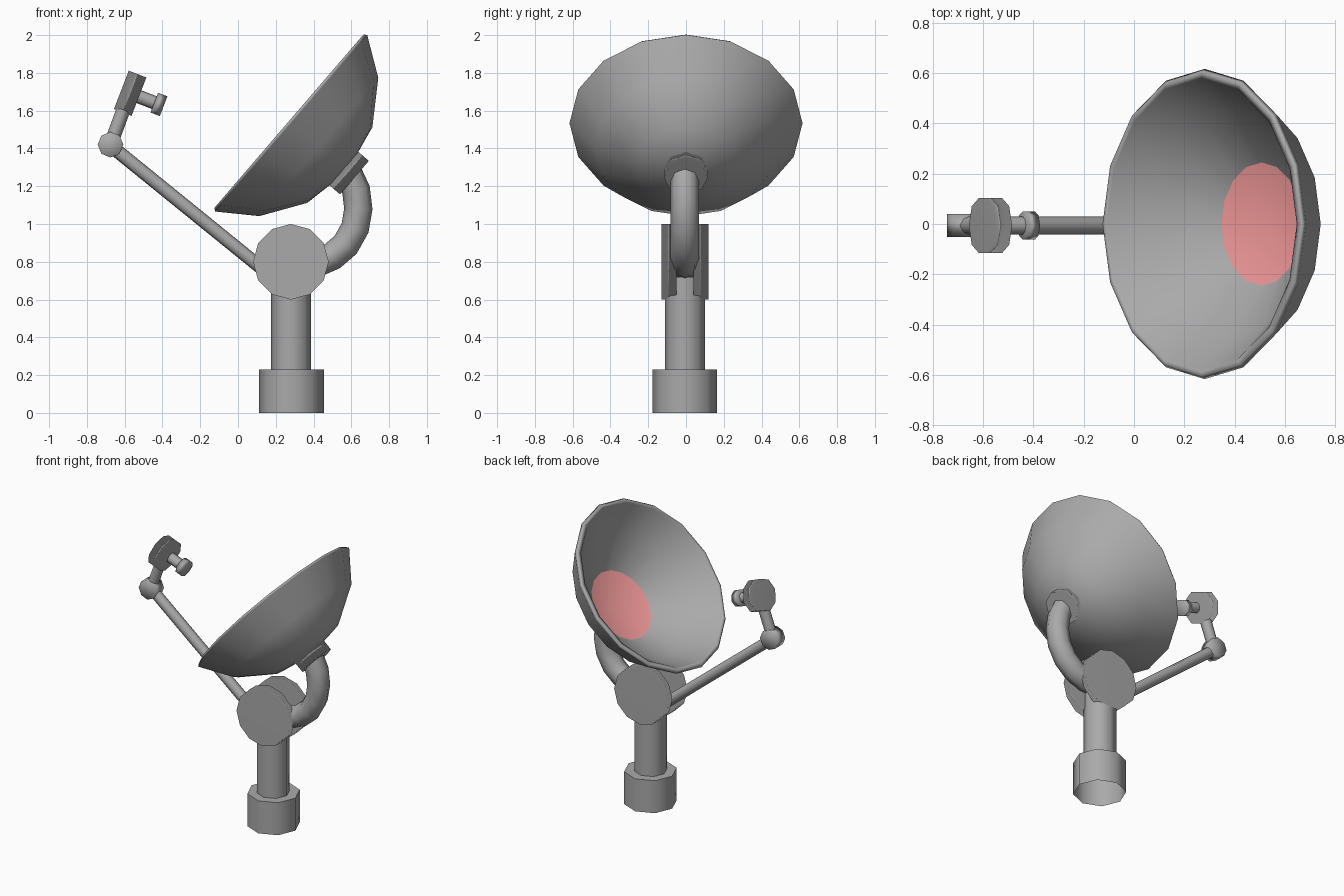
import bpy, bmesh, math
from mathutils import Vector, Matrix

if "Cube" in bpy.data.objects:
    bpy.data.objects.remove(bpy.data.objects["Cube"])

Y0 = -0.006  # mount sits a hair off the dish centre line


def material(name, color):
    mat = bpy.data.materials.new(name)
    mat.diffuse_color = (*color, 1)
    mat.use_nodes = True
    mat.node_tree.nodes["Principled BSDF"].inputs["Base Color"].default_value = mat.diffuse_color
    return mat


grey = material("dark_grey", (0.4, 0.4, 0.4))
pink = material("pink", (1.0, 0.36, 0.36))


def finish(obj, mat=grey, soft=False):
    obj.data.materials.clear()
    obj.data.materials.append(mat)
    bpy.ops.object.select_all(action='DESELECT')
    obj.select_set(True)
    bpy.context.view_layer.objects.active = obj
    if soft:  # large faces stay flat, narrow ones blend round the edge
        bpy.ops.object.shade_smooth()
        obj.modifiers.new("soft_edges", 'WEIGHTED_NORMAL').weight = 90
        bpy.ops.object.modifier_apply(modifier="soft_edges")
    else:
        bpy.ops.object.shade_smooth_by_angle(angle=math.radians(50))
    return obj


def from_bmesh(name, bm, matrix, mat=grey, soft=False):
    bm.transform(matrix)
    mesh = bpy.data.meshes.new(name)
    bm.to_mesh(mesh)
    bm.free()
    obj = bpy.data.objects.new(name, mesh)
    bpy.context.collection.objects.link(obj)
    return finish(obj, mat, soft)


def cylinder(name, start, end, radius, sides=8, soft=False, open_start=False):
    a, b = Vector(start), Vector(end)
    axis = b - a
    bm = bmesh.new()
    bmesh.ops.create_cone(bm, cap_ends=True, segments=sides, radius1=radius,
                          radius2=radius, depth=axis.length)
    if open_start:
        caps = [f for f in bm.faces if f.normal.z < -0.9]
        bmesh.ops.delete(bm, geom=caps, context='FACES_ONLY')
    turn = Vector((0, 0, 1)).rotation_difference(axis).to_matrix().to_4x4()
    return from_bmesh(name, bm, Matrix.Translation((a + b) / 2) @ turn, grey, soft)


def lathe(name, profile, matrix, mat=grey, soft=False, sides=16):
    bm = bmesh.new()
    verts = [bm.verts.new((r, 0, h)) for r, h in profile]
    edges = [bm.edges.new(pair) for pair in zip(verts, verts[1:])]
    bmesh.ops.spin(bm, geom=verts + edges, axis=(0, 0, 1), cent=(0, 0, 0),
                   angle=math.tau, steps=sides)
    bmesh.ops.remove_doubles(bm, verts=bm.verts, dist=1e-4)
    bmesh.ops.recalc_face_normals(bm, faces=bm.faces)
    # the pole faces at the start or end of the profile decide which way is out
    bm.faces.ensure_lookup_table()
    pole = min(bm.faces, key=lambda f: f.calc_center_median().z)
    if (pole.normal.z > 0) != (mat is pink):
        bmesh.ops.reverse_faces(bm, faces=bm.faces)
    return from_bmesh(name, bm, matrix, mat, soft)


# Dish frame: local z is the opening direction, local x runs up the slope
slope, opening = Vector((0.652, 0, 0.758)), Vector((-0.758, 0, 0.652))
centre = Vector((0.28, 0, 1.535))
frame = Matrix((slope, (0, 1, 0), opening)).transposed().to_4x4()
frame.translation = centre

# Dish shell, from the back pole over the rim to the edge of the centre patch
lathe("dish", [(0, -0.393), (0.264, -0.342), (0.483, -0.195), (0.617, -0.002),
               (0.605, 0.014), (0.58, 0.014), (0.45, -0.155), (0.245, -0.3)],
      frame, soft=True)

# Coloured centre patch
lathe("dish_centre", [(0.245, -0.3), (0, -0.352)], frame, pink)

# Collar behind the dish
cylinder("dish_collar", centre - opening * 0.355, centre - opening * 0.444,
         0.117, soft=True)

# Curved support arm
curve = bpy.data.curves.new("support_arm", 'CURVE')
curve.dimensions = '3D'
curve.bevel_depth, curve.bevel_resolution, curve.use_fill_caps = 0.075, 2, True
path = [(0.3, 0.78), (0.41, 0.79), (0.5, 0.83), (0.57, 0.89), (0.62, 0.98),
        (0.637, 1.08), (0.625, 1.18), (0.575, 1.285)]
spline = curve.splines.new('POLY')
spline.points.add(len(path) - 1)
for point, (x, z) in zip(spline.points, path):
    point.co = (x, Y0, z, 1)
arm = bpy.data.objects.new("support_arm", curve)
bpy.context.collection.objects.link(arm)
bpy.ops.object.select_all(action='DESELECT')
arm.select_set(True)
bpy.context.view_layer.objects.active = arm
bpy.ops.object.convert(target='MESH')
finish(bpy.context.object)

# Base (open underneath) and column
cylinder("base", (0.283, Y0, 0), (0.283, Y0, 0.23), 0.171, open_start=True)
cylinder("column", (0.281, Y0, 0.2), (0.281, Y0, 0.72), 0.106)

# Pivot: two cheek discs around a hub
for side, label in ((-1, "front"), (1, "back")):
    cylinder("pivot_disc_" + label, (0.28, Y0 + side * 0.045, 0.8),
             (0.28, Y0 + side * 0.125, 0.8), 0.2, 12, soft=True)
cylinder("pivot_hub", (0.28, Y0 - 0.06, 0.8), (0.28, Y0 + 0.06, 0.8), 0.1, 12)

# Feed arm, elbow and link
cylinder("feed_arm", (0.25, Y0, 0.665), (-0.675, Y0, 1.415), 0.036)
cylinder("elbow", (-0.675, Y0 - 0.045, 1.42), (-0.675, Y0 + 0.045, 1.42),
         0.068, soft=True)
cylinder("link", (-0.675, Y0, 1.42), (-0.59, Y0, 1.65), 0.037)

# Feed head with nozzle, all along one axis
head, aim = Vector((-0.571, Y0, 1.692)), Vector((0.933, 0, -0.36))
for name, a, b, r in (("feed_head", -0.05, 0.05, 0.109),
                      ("nozzle_rod", 0.0, 0.15, 0.036),
                      ("nozzle_cap", 0.137, 0.19, 0.056)):
    cylinder(name, head + aim * a, head + aim * b, r, soft=name != "nozzle_rod")
